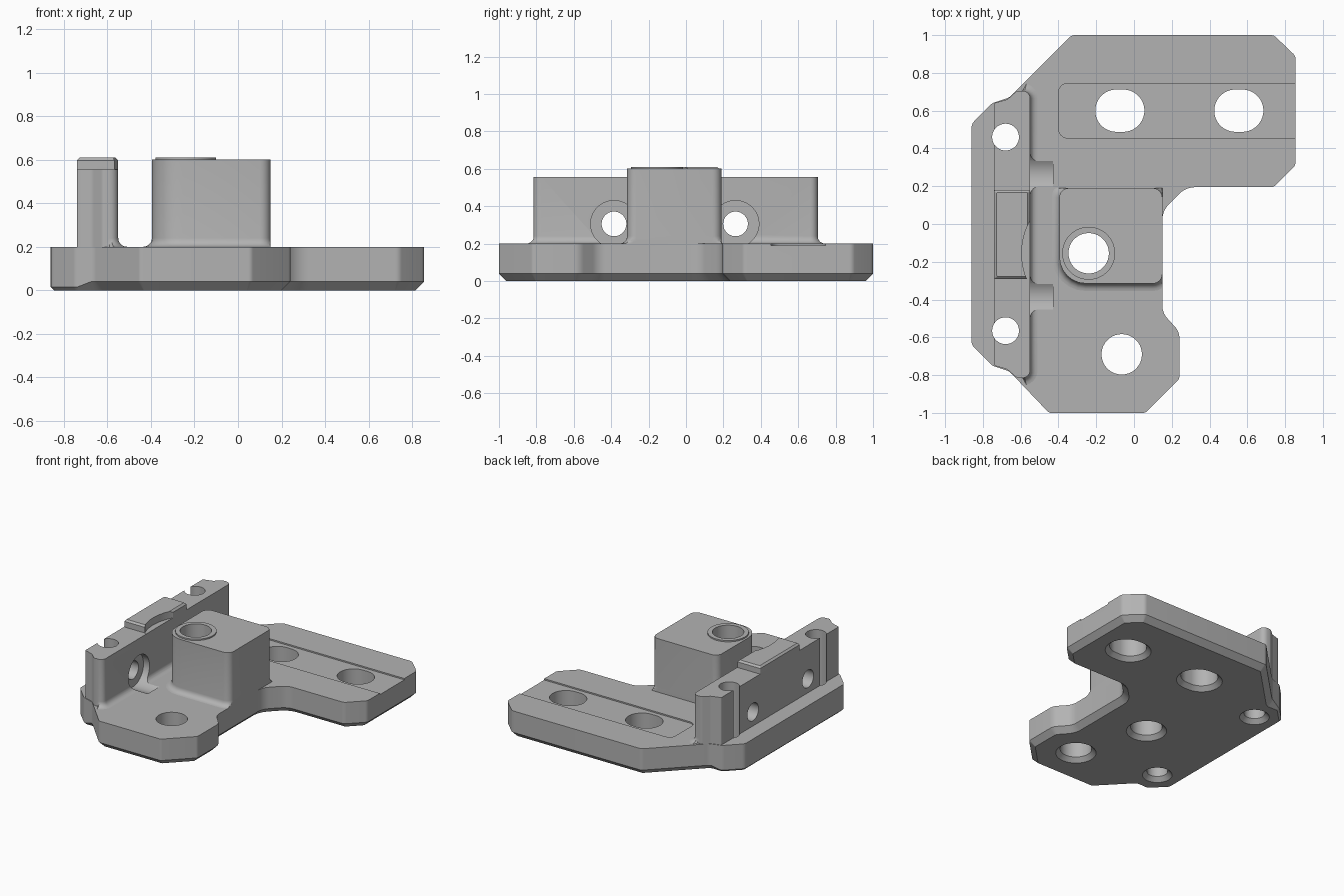
import bpy, bmesh, math
from mathutils import Vector, Matrix

cube = bpy.data.objects.get("Cube")
if cube:
    bpy.data.objects.remove(cube, do_unlink=True)

grey = bpy.data.materials.new("plain grey")
grey.use_nodes = True
grey.diffuse_color = (0.45, 0.45, 0.45, 1)
grey.node_tree.nodes["Principled BSDF"].inputs["Base Color"].default_value = grey.diffuse_color


def outline(corners, inset=0.0, steps=6):
    """Inset a counter-clockwise polygon of (x, y, radius) and round its corners."""
    pts = [Vector(c[:2]) for c in corners]
    result = []
    for i, (_, _, radius) in enumerate(corners):
        p = pts[i]
        a = (p - pts[i - 1]).normalized()
        b = (pts[(i + 1) % len(pts)] - p).normalized()
        na, nb = Vector((-a.y, a.x)), Vector((-b.y, b.x))
        p = p + (na + nb) * inset / (1 + na.dot(nb))
        turn = math.atan2(a.cross(b), a.dot(b))
        side = 1 if turn > 0 else -1
        r = max(radius - side * inset, 0.006)
        centre = p - a * r * math.tan(abs(turn) / 2) + na * r * side
        start = -na * r * side
        for k in range(steps + 1):
            result.append(centre + Matrix.Rotation(turn * k / steps, 2) @ start)
    return result


def loft(name, rings):
    """Skin closed rings of 3D points from bottom to top and cap both ends."""
    bm = bmesh.new()
    loops = [[bm.verts.new(p) for p in ring] for ring in rings]
    n = len(loops[0])
    for low, high in zip(loops, loops[1:]):
        for i in range(n):
            j = (i + 1) % n
            bm.faces.new((low[i], low[j], high[j], high[i]))
    bm.faces.new(loops[0][::-1])
    bm.faces.new(loops[-1])
    bmesh.ops.recalc_face_normals(bm, faces=bm.faces)
    mesh = bpy.data.meshes.new(name)
    bm.to_mesh(mesh)
    bm.free()
    mesh.materials.append(grey)
    obj = bpy.data.objects.new(name, mesh)
    bpy.context.collection.objects.link(obj)
    return obj


def at(points, z):
    return [Vector((p.x, p.y, z)) for p in points]


def circle(x, y, r, z, stretch=0.0, n=48):
    ring = []
    for k in range(n):
        t = math.tau * (k + 0.5) / n
        c = math.cos(t)
        ring.append(Vector((x + r * c + math.copysign(stretch, c), y + r * math.sin(t), z)))
    return ring


def hole_cutter(x, y, r, stretch=0.0):
    """Vertical through hole with a countersink underneath."""
    rings = [(0.04, -0.01), (0.0, 0.03), (0.0, 1.0)]
    return loft("hole_cutter", [circle(x, y, r + grow, z, stretch) for grow, z in rings])


def cross_cutter(y, r, x0, x1):
    """Horizontal round cutter along x."""
    def ring(x):
        return [Vector((x, y + p.x, 0.305 + p.y)) for p in circle(0, 0, r, 0)]
    return loft("cross_cutter", [ring(x0), ring(x1)])


def filleted(name, corners, top, keep, fillet=0.04):
    """Upright prism whose foot flares out at the vertices chosen by keep."""
    plain = outline(corners)
    flared = [(fillet, TOP - 0.01)]
    for k in range(6):
        t = math.pi / 2 * k / 5
        flared.append((fillet * (1 - math.sin(t)), TOP + fillet * (1 - math.cos(t))))
    rings = []
    for d, z in flared:
        wide = outline(corners, -d)
        rings.append([Vector((*keep(p, q), z)) for p, q in zip(plain, wide)])
    return loft(name, rings + [at(plain, top)])


TOP = 0.2

# Base plate with a chamfered underside, finer along the left rim
plate = [(-0.45, -1, .03), (0.06, -1, .03), (0.24, -0.82, .03), (0.24, -0.57, .08),
         (0.15, -0.47, .1), (0.15, 0.07, .12), (0.275, 0.195, .12), (0.74, 0.195, .04),
         (0.855, 0.31, .04), (0.855, 0.89, .04), (0.74, 1, .04), (-0.33, 1, .04),
         (-0.66, 0.67, .06), (-0.75, 0.64, .05), (-0.86, 0.53, .05), (-0.86, -0.64, .05),
         (-0.75, -0.75, .05), (-0.66, -0.78, .06)]
edge, coarse, fine = outline(plate), outline(plate, 0.04), outline(plate, 0.015)
is_rim = [p.x < -0.7 for p in edge]
under = [f if rim else c for f, c, rim in zip(fine, coarse, is_rim)]
shoulder = [Vector((p.x, p.y, 0.015 if rim else 0.04)) for p, rim in zip(edge, is_rim)]
base_plate = loft("base_plate", [at(under, 0), shoulder, at(edge, TOP)])

# Upright wall
wall_corners = [(-0.74, -0.75, .01), (-0.67, -0.77, .05), (-0.62, -0.815, .03),
                (-0.55, -0.815, .04), (-0.55, 0.705, .04), (-0.62, 0.705, .03),
                (-0.67, 0.66, .05), (-0.74, 0.64, .01)]
upright_wall = filleted("upright_wall", wall_corners, 0.555,
                        lambda p, q: q if p.x > -0.59 else p)

# Square block, its rounded corner centred on the bore
block_corners = [(-0.395, -0.315, .14), (0.15, -0.315, .05), (0.15, 0.19, .05), (-0.395, 0.19, .05)]
block = filleted("block", block_corners, 0.6,
                 lambda p, q: (min(q.x, 0.15), min(q.y, 0.19)))

# Raised ring around the bore
BORE = (-0.24, -0.155)
bore_ring = loft("bore_ring", [circle(*BORE, 0.14, z) for z in (0.59, 0.61)])

# Chamfered tab on top of the wall, scooped around the bore axis
tab_corners = [(-0.74, -0.29, .006), (-0.55, -0.29, .006), (-0.55, 0.18, .006), (-0.74, 0.18, .006)]
top_tab = loft("top_tab", [at(outline(tab_corners, d), z)
                           for d, z in ((0, 0.55), (0, 0.597), (0.013, 0.61))])

# Cutters
bore = hole_cutter(*BORE, 0.107)
plate_holes = [hole_cutter(-0.065, -0.69, 0.107), hole_cutter(-0.075, 0.6, 0.112, 0.018),
               hole_cutter(0.555, 0.6, 0.112, 0.018)]
wall_holes = [hole_cutter(-0.68, y, 0.071) for y in (0.46, -0.565)]
side_holes = [cross_cutter(y, 0.066, -1, -0.5) for y in (0.265, -0.385)]
counterbores = [cross_cutter(y, 0.125, -0.6, -0.43) for y in (0.265, -0.385)]
scoop = loft("scoop_cutter", [circle(*BORE, 0.355, z) for z in (0.556, 0.8)])
recess_corners = [(-0.4, 0.455, .05), (1, 0.455, .01), (1, 0.745, .01), (-0.4, 0.745, .05)]
recess = loft("recess_cutter", [at(outline(recess_corners), z) for z in (TOP - 0.01, 0.4)])

cuts = {
    base_plate: [recess, bore] + plate_holes + wall_holes + counterbores,
    upright_wall: wall_holes + counterbores + side_holes,
    block: [bore],
    bore_ring: [bore],
    top_tab: [scoop],
}
for part, cutters in cuts.items():
    for cutter in cutters:
        mod = part.modifiers.new("cut", 'BOOLEAN')
        mod.operation, mod.solver, mod.object = 'DIFFERENCE', 'EXACT', cutter
bpy.context.view_layer.update()
graph = bpy.context.evaluated_depsgraph_get()
finished = {part: bpy.data.meshes.new_from_object(part.evaluated_get(graph)) for part in cuts}
for part, mesh in finished.items():
    part.modifiers.clear()
    part.data = mesh
for cutter in {c for group in cuts.values() for c in group}:
    bpy.data.objects.remove(cutter, do_unlink=True)

# Smooth the rounded faces, keep the hard edges
bpy.ops.object.select_all(action='DESELECT')
for part in cuts:
    part.select_set(True)
bpy.context.view_layer.objects.active = base_plate
bpy.ops.object.shade_smooth_by_angle(angle=math.radians(25))
